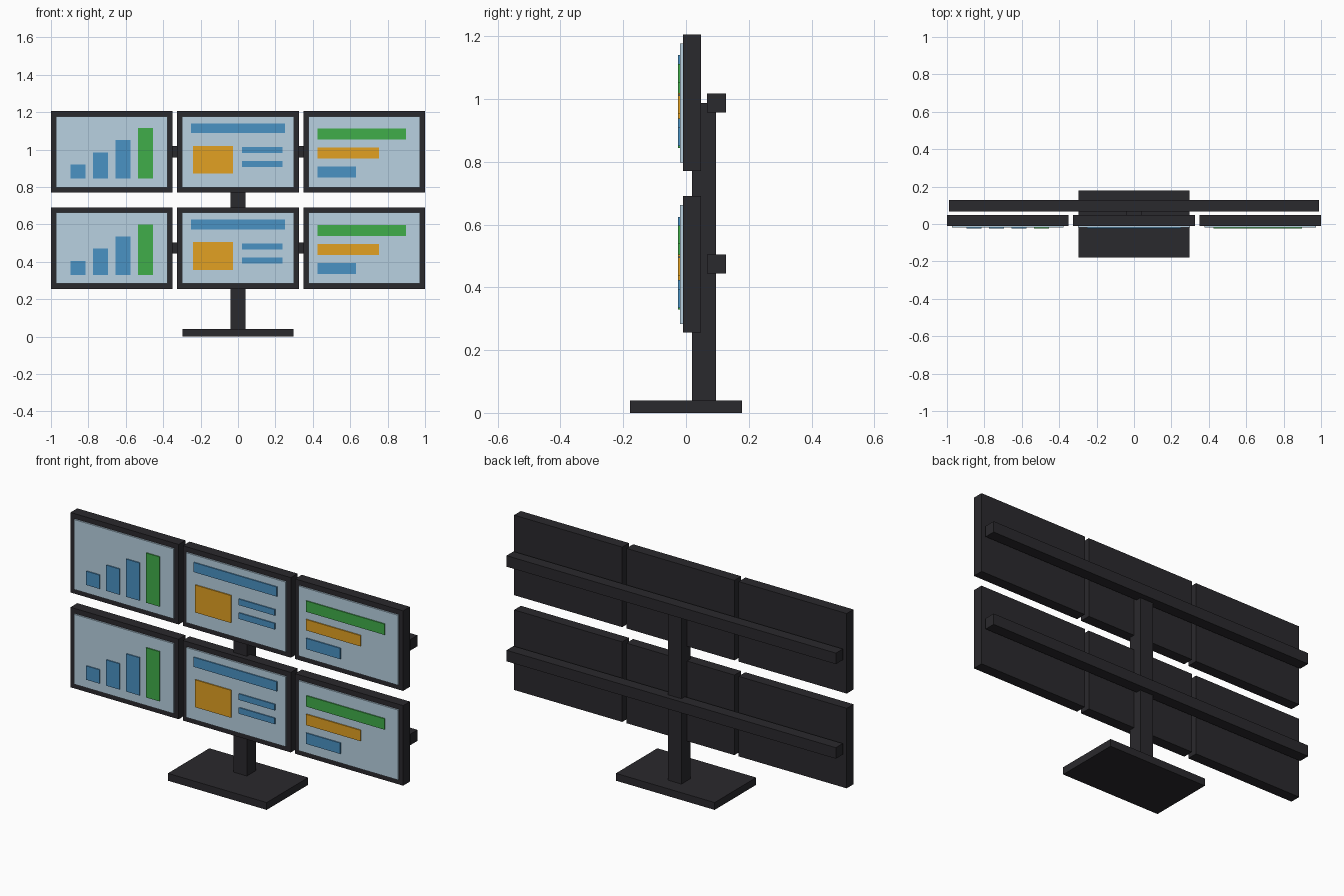
import bpy

if "Cube" in bpy.data.objects:
    bpy.data.objects.remove(bpy.data.objects["Cube"])


def material(name, hex_rgb):
    def lin(c):
        c /= 255
        return c / 12.92 if c <= 0.04045 else ((c + 0.055) / 1.055) ** 2.4
    m = bpy.data.materials.new(name)
    m.diffuse_color = (*(lin(int(hex_rgb[i:i + 2], 16)) for i in (0, 2, 4)), 1)
    m.use_nodes = True
    m.node_tree.nodes["Principled BSDF"].inputs["Base Color"].default_value = m.diffuse_color
    return m


DARK = material("dark_plastic", "2A292D")
PANEL = material("screen_panel", "B8D1E1")
BLUE = material("chart_blue", "4A92C4")
GREEN = material("chart_green", "40AD4A")
ORANGE = material("chart_orange", "E2A122")


def box(name, x, y, z, mat):
    """Box from (min, max) ranges on each axis."""
    bpy.ops.mesh.primitive_cube_add(size=1, location=[sum(r) / 2 for r in (x, y, z)])
    ob = bpy.context.object
    ob.name = name
    ob.scale = [r[1] - r[0] for r in (x, y, z)]
    bpy.ops.object.transform_apply(location=False, rotation=False, scale=True)
    ob.data.materials.append(mat)


# Stand: base plate, column, two cross rails
box("base_plate", (-0.297, 0.297), (-0.178, 0.178), (0, 0.04), DARK)
box("column", (-0.04, 0.04), (0.019, 0.096), (0.04, 0.988), DARK)
for label, z in (("lower", 0.474), ("upper", 0.988)):
    box(label + "_rail", (-0.99, 0.99), (0.067, 0.127), (z - 0.03, z + 0.03), DARK)

# Chart blocks per screen, relative to its centre: x0, x1, z0, z1, material
bars = [(-0.22 + 0.12 * i, -0.14 + 0.12 * i, -0.143, -0.068 + 0.065 * i,
         GREEN if i == 3 else BLUE) for i in range(4)]
page = [(-0.25, 0.25, 0.1, 0.152, BLUE), (-0.24, -0.026, -0.117, 0.032, ORANGE),
        (0.022, 0.238, -0.007, 0.026, BLUE), (0.022, 0.238, -0.082, -0.049, BLUE)]
rows = [(-0.25, 0.223, 0.065, 0.124, GREEN), (-0.25, 0.078, -0.036, 0.023, ORANGE),
        (-0.25, -0.043, -0.138, -0.079, BLUE)]

# Six monitors with screens and charts
for level, cz in (("lower", 0.473), ("upper", 0.988)):
    for side, cx, charts in (("left", -0.675, bars), ("centre", 0, page), ("right", 0.675, rows)):
        tag = f"{level}_{side}"
        box(tag + "_monitor", (cx - 0.325, cx + 0.325), (-0.01, 0.048),
            (cz - 0.2175, cz + 0.2175), DARK)
        box(tag + "_screen", (cx - 0.299, cx + 0.299), (-0.019, -0.008),
            (cz - 0.19, cz + 0.19), PANEL)
        for i, (x0, x1, z0, z1, mat) in enumerate(charts):
            box(f"{tag}_chart_block_{i + 1}", (cx + x0, cx + x1), (-0.025, -0.017),
                (cz + z0, cz + z1), mat)
